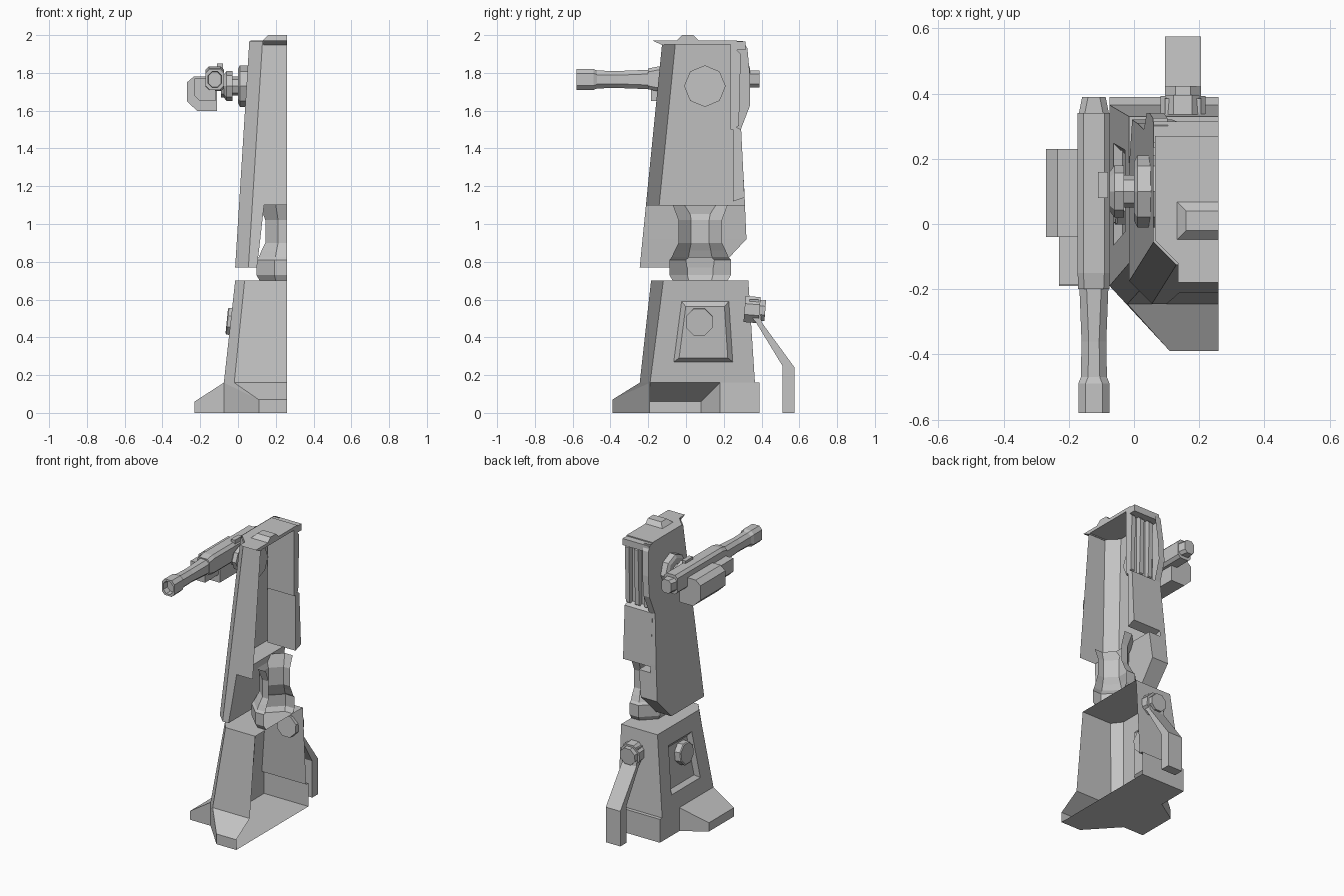
import bpy, bmesh, math
from mathutils import Vector

cube = bpy.data.objects.get("Cube")
if cube:
    bpy.data.objects.remove(cube, do_unlink=True)

grey = bpy.data.materials.new("plain grey")
grey.use_nodes = True
grey.diffuse_color = (0.55, 0.55, 0.55, 1)
grey.node_tree.nodes["Principled BSDF"].inputs["Base Color"].default_value = (0.55, 0.55, 0.55, 1)

CUT = 0.26  # open mid plane


def finish(name, bm, fix_normals=True):
    bmesh.ops.remove_doubles(bm, verts=bm.verts, dist=0.0005)
    if fix_normals:
        bmesh.ops.recalc_face_normals(bm, faces=bm.faces)
    mesh = bpy.data.meshes.new(name)
    bm.to_mesh(mesh)
    bm.free()
    mesh.materials.append(grey)
    ob = bpy.data.objects.new(name, mesh)
    bpy.context.collection.objects.link(ob)
    return ob


def loft_bm(rings, wrap=True, start=True, end=True):
    """Skin a list of equal-length point rings."""
    bm = bmesh.new()
    vs = [[bm.verts.new(p) for p in r] for r in rings]
    n = len(rings[0])
    for a, b in zip(vs, vs[1:]):
        for i in range(n if wrap else n - 1):
            j = (i + 1) % n
            bm.faces.new((a[i], a[j], b[j], b[i]))
    if start:
        bm.faces.new(vs[0][::-1])
    if end:
        bm.faces.new(vs[-1])
    return bm


def loft(name, rings, **kw):
    return finish(name, loft_bm(rings, **kw))


def prism(name, pts, axis, lo, hi):
    """Extrude a 2D outline along an axis."""
    def place(p, t):
        q = list(p)
        q.insert(axis, t)
        return q
    return loft(name, [[place(p, t) for p in pts] for t in (lo, hi)])


def box(name, x, y, z):
    return prism(name, [(x[0], y[0]), (x[1], y[0]), (x[1], y[1]), (x[0], y[1])], 2, *z)


def turned(name, origin, axis, steps, sides=8, phase=0.0):
    """Faceted lathe along a direction; steps are (distance, radius)."""
    d = Vector(axis).normalized()
    u = Vector((0, 0, 1))
    u = (u - d * u.dot(d)).normalized()
    w = d.cross(u)
    rings = []
    for t, r in steps:
        rings.append([Vector(origin) + d * t + r * (u * math.cos(a) + w * math.sin(a))
                      for a in (2 * math.pi * i / sides + phase for i in range(sides))])
    return loft(name, rings)


def bevel_rect(cx, cz, hw, hh, c, y):
    """Rectangle with cut corners, standing across y."""
    pts = [(-hw, -hh + c), (-hw + c, -hh), (hw - c, -hh), (hw, -hh + c),
           (hw, hh - c), (hw - c, hh), (-hw + c, hh), (-hw, hh - c)]
    return [(cx + px, y, cz + pz) for px, pz in pts]


# Foot: ground outline, sloped toes, tapering body, open at the mid plane
ground = [(CUT, -.39), (.11, -.39), (-.075, -.19), (-.23, -.19),
          (-.23, .08), (-.075, .18), (-.075, .39), (CUT, .39)]
toe_z = [.07, .07, .16, .06, .06, .15, .16, .16]
base = [(CUT, -.245), (-.02, -.245), (-.075, -.19), (-.075, -.19),
        (-.075, .18), (-.075, .18), (-.075, .365), (CUT, .365)]
top = [(CUT, -.185), (.035, -.185), (-.015, -.12), (-.015, -.12),
       (-.015, .18), (-.015, .18), (-.015, .33), (CUT, .33)]
bm = loft_bm([[(x, y, 0) for x, y in ground],
              [(x, y, z) for (x, y), z in zip(ground, toe_z)],
              [(x, y, .16) for x, y in base],
              [(x, y, .7) for x, y in top]], wrap=False)
bmesh.ops.remove_doubles(bm, verts=bm.verts, dist=.0005)
bmesh.ops.dissolve_degenerate(bm, edges=bm.edges, dist=.0005)
bmesh.ops.dissolve_limit(bm, angle_limit=.01, verts=bm.verts, edges=bm.edges)
bmesh.ops.recalc_face_normals(bm, faces=bm.faces)
bm.faces.ensure_lookup_table()
# Recessed panel in the outer wall
side = min((f for f in bm.faces if f.calc_area() > .1 and abs(f.normal.x) > .9),
           key=lambda f: f.calc_center_median().x)
out = -1 if side.normal.x > 0 else 1
bmesh.ops.inset_individual(bm, faces=[side], thickness=.11, use_even_offset=True)
bmesh.ops.inset_individual(bm, faces=[side], thickness=.025, depth=-.025 * out, use_even_offset=True)
finish("foot", bm, False)
turned("foot_side_bolt", (.0, .07, .48), (-1, 0, .1), [(0, .077), (.055, .077), (.06, .07)], phase=math.pi / 8)

# Rear support lever
prism("rear_lever", [(.335, .6), (.335, .52), (.37, .48), (.51, .25), (.51, 0), (.575, 0),
                     (.575, .24), (.4, .48), (.385, .6)], 0, .095, .205)
turned("lever_bolt", (.15, .31, .55), (0, 1, -.08), [(0, .075), (.08, .075), (.08, .06), (.11, .06)],
       phase=math.pi / 8)

# Ankle column: half of an eight-sided turning
rings = []
for z, r in [(.7, .145), (.73, .163), (.81, .163), (.825, .15), (.86, .135),
             (.9, .115), (1.02, .115), (1.1, .145)]:
    ring = [(CUT, .075 + r, z)]
    for deg in (112.5, 157.5, 202.5, 247.5):
        a = math.radians(deg)
        R = r / math.cos(math.pi / 8)
        ring.append((CUT + R * math.cos(a), .075 + R * math.sin(a), z))
    rings.append(ring + [(CUT, .075 - r, z)])
loft("ankle_column", rings, wrap=False, start=False, end=False)


# Upper leg: leaning wall with a chamfered front corner
def wall_x(z):
    return -.015 + .0625 * (z - .77)


def front_y(z):
    return -.245 + .1 * (z - .77)


def leg_ring(z, back, inner_front, inner_back):
    x, y = wall_x(z), front_y(z)
    return [(inner_front, y, z), (x + .07, y, z), (x, y + .07, z), (x, back, z), (inner_back, back, z)]


loft("lower_leg_block", [leg_ring(z, b, i, i) for z, b, i in
                         [(.77, .18, .1), (.92, .32, .118), (1.1, .312, .138)]])
loft("upper_leg_shell", [leg_ring(z, b, CUT, wall_x(z) + .045) for z, b in
                         [(1.1, .312), (1.16, .31), (1.5, .29), (1.63, .34), (1.77, .34), (1.93, .325), (1.97, .3)]],
     wrap=False, start=False, end=False)

# Rear of the leg: middle panel, recess and upright slats
prism("rear_panel", [(.25, 1.12), (.31, 1.14), (.292, 1.5), (.25, 1.52)], 0, .05, CUT)
box("rear_recess", (.06, CUT), (.235, .25), (1.5, 1.95))
for i, x in enumerate((.09, .16, .23)):
    prism("rear_slat_%d" % (i + 1), [(.25, 1.5), (.28, 1.52), (.29, 1.9), (.25, 1.94)], 0, x, x + .03)
box("rear_top_rim", (.06, CUT), (.25, .315), (1.92, 1.965))

# Cap with front lip and raised block
prism("top_cap", [(CUT, -.12), (.135, -.12), (.065, -.05), (.065, .27), (CUT, .27)], 2, 1.95, 1.972)
prism("cap_lip", [(-.18, 1.972), (-.12, 1.945), (-.1, 1.972)], 0, .135, CUT)
loft("cap_block", [[(.13 + d, -.05 + d, z), (CUT, -.05 + d, z), (CUT, .07 - d, z), (.13 + d, .07 - d, z)]
                   for d, z in ((0, 1.97), (.03, 2.0))])

# Gun mount
mount = (.08, .1, 1.73)
turned("gun_mount", mount, (-1, 0, 0),
       [(0, .11), (.07, .11), (.08, .09), (.08, .05), (.11, .05), (.11, .08), (.14, .08), (.155, .06), (.17, .06)])

# Gun body and barrel with a hollow muzzle
gx, gz = -.123, 1.768
loft("gun_body", [bevel_rect(gx, gz, w, h, .018, y) for y, w, h in
                  [(-.2, .048, .055), (-.15, .05, .065), (.34, .05, .065), (.34, .046, .045), (.39, .036, .045)]])
loft("gun_barrel", [bevel_rect(gx, gz - .003, w, w + .007, .022, y) for y, w in
                    [(-.18, .045), (-.36, .038), (-.47, .04), (-.49, .048), (-.58, .048),
                     (-.58, .036), (-.54, .034)]])
box("gun_sight", (-.11, -.08), (.08, .16), (1.82, 1.85))

# Ammunition box beside the gun
outline = [(-.27, 1.65), (-.215, 1.597), (-.11, 1.597), (-.11, 1.78), (-.235, 1.78), (-.27, 1.75)]
prism("ammo_box", outline, 1, -.04, .23)
prism("ammo_box_front", [(-.23, 1.68), (-.2, 1.65), (-.12, 1.65), (-.12, 1.77), (-.23, 1.77)], 1, -.185, -.04)
